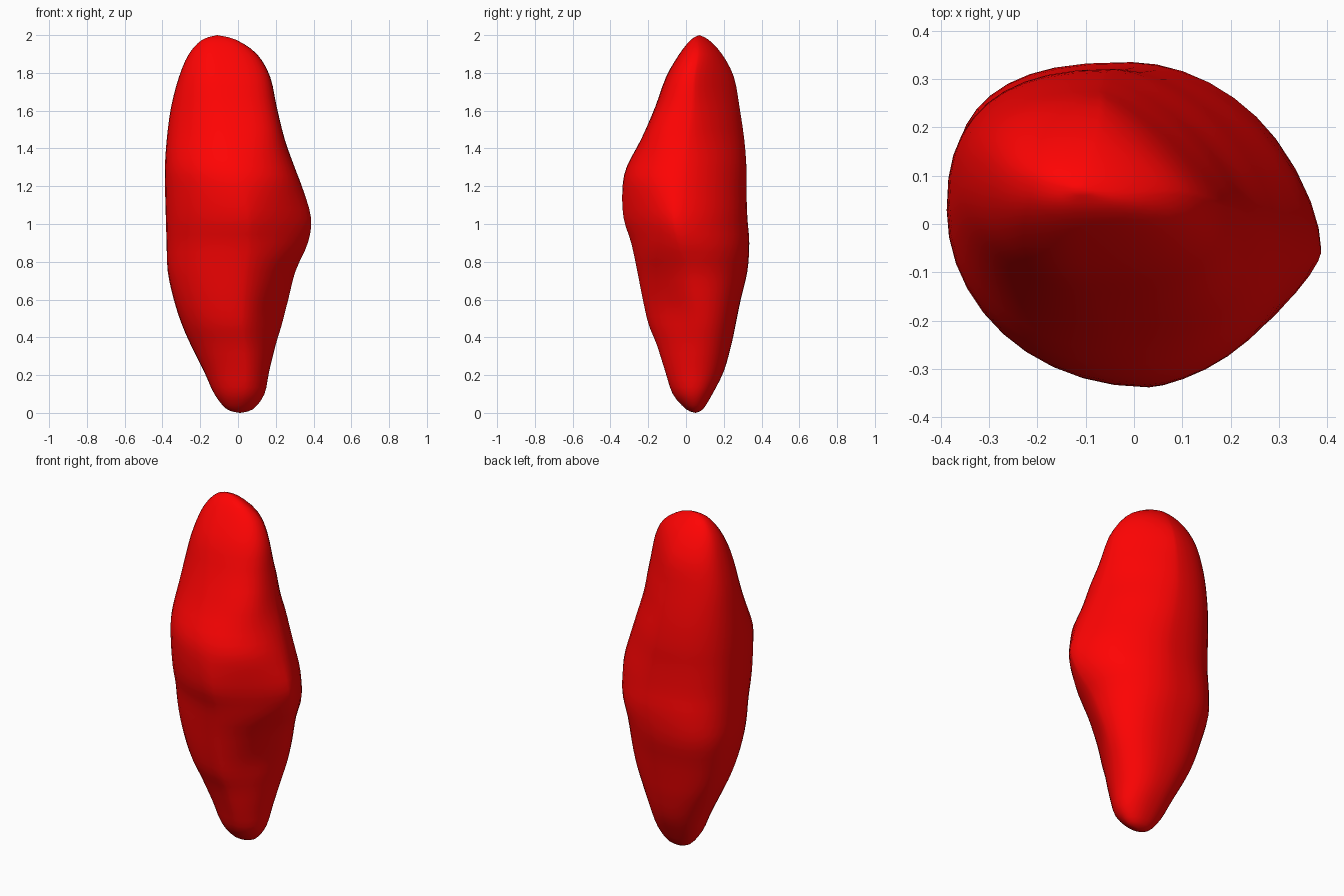
import bpy, math
from mathutils import Vector

# cross-sections: z, left x, right x, front y, back y, x of front point, y of right point, y of left point
ROWS = [
    (0.00, 0.01, 0.01, 0.05, 0.05, 0.01, 0.05, 0.05),
    (0.02, -0.06, 0.08, 0.0, 0.09, 0.01, 0.045, 0.05),
    (0.10, -0.125, 0.14, -0.07, 0.14, 0.03, 0.04, 0.05),
    (0.22, -0.18, 0.165, -0.11, 0.20, 0.04, 0.05, 0.06),
    (0.36, -0.25, 0.20, -0.155, 0.24, 0.03, 0.07, 0.07),
    (0.47, -0.298, 0.235, -0.20, 0.263, 0.02, 0.07, 0.07),
    (0.60, -0.34, 0.27, -0.23, 0.29, 0.02, 0.05, 0.06),
    (0.75, -0.372, 0.305, -0.258, 0.325, 0.03, 0.02, 0.05),
    (0.90, -0.378, 0.37, -0.29, 0.335, 0.05, -0.03, 0.04),
    (1.03, -0.382, 0.387, -0.33, 0.325, 0.05, -0.06, 0.03),
    (1.18, -0.386, 0.345, -0.337, 0.32, 0.02, -0.05, 0.03),
    (1.30, -0.387, 0.30, -0.315, 0.32, -0.01, -0.03, 0.03),
    (1.45, -0.377, 0.247, -0.237, 0.308, -0.04, 0.0, 0.05),
    (1.62, -0.354, 0.205, -0.163, 0.283, -0.07, 0.03, 0.08),
    (1.78, -0.312, 0.17, -0.105, 0.253, -0.10, 0.04, 0.09),
    (1.90, -0.26, 0.10, -0.035, 0.19, -0.11, 0.06, 0.09),
    (1.975, -0.19, -0.01, 0.025, 0.12, -0.11, 0.06, 0.08),
    (2.00, -0.11, -0.11, 0.07, 0.07, -0.11, 0.07, 0.07),
]
# roundness of the corners by height: z, back right, back left, front left, front right
CORNERS = [(0, 0.95, 0.9, 1.0, 1.1), (0.5, 0.92, 0.82, 0.97, 1.25), (0.8, 1.0, 0.74, 1.0, 1.3),
           (1.0, 1.15, 0.77, 1.0, 1.5), (1.3, 1.22, 0.8, 1.0, 1.0), (1.52, 1.35, 0.8, 1.07, 0.7),
           (1.75, 1.55, 0.8, 1.0, 0.75), (2.0, 1.3, 0.85, 0.9, 0.8)]
STEPS, QUARTER = 3, 10
# shallow hollow low on the right: centre, radius, push
DENTS = [(Vector((0.21, -0.10, 0.56)), 0.18, Vector((-0.015, 0.02, 0)))]


def blend(a, b, c, d, t):
    return 0.5 * (2 * b + (c - a) * t + (2 * a - 5 * b + 4 * c - d) * t * t
                  + (3 * b - a - 3 * c + d) * t ** 3)


def corners(z):
    for a, b in zip(CORNERS, CORNERS[1:]):
        if z <= b[0]:
            t = max((z - a[0]) / (b[0] - a[0]), 0)
            t = t * t * (3 - 2 * t)
            return [p + (q - p) * t for p, q in zip(a[1:], b[1:])]
    return CORNERS[-1][1:]


def section(row):
    """Four rounded quarters joining the extreme points of one section."""
    z, xl, xr, yf, yb, xf, yr, yl = row
    xb = (xl + xr) / 2
    quarters = [((xr, yr), (xb, yb)), ((xl, yl), (xb, yb)),
                ((xl, yl), (xf, yf)), ((xr, yr), (xf, yf))]
    ring = []
    for q, ((side, end), p) in enumerate(zip(quarters, corners(z))):
        for i in range(QUARTER):
            t = i / QUARTER * math.pi / 2
            if q % 2:
                t = math.pi / 2 - t
            c, s = max(math.cos(t), 0) ** p, max(math.sin(t), 0) ** p
            v = Vector((end[0] + (side[0] - end[0]) * c,
                        side[1] + (end[1] - side[1]) * s, z))
            for centre, radius, push in DENTS:
                v += push * math.exp(-((v - centre).length / radius) ** 2 * 1.5)
            ring.append(v)
    return ring


# lofted stone body
n = 4 * QUARTER
rows = []
for k in range(len(ROWS) - 1):
    keys = [ROWS[min(max(k + j, 0), len(ROWS) - 1)] for j in (-1, 0, 1, 2)]
    for s in range(STEPS):
        rows.append([blend(*vals, s / STEPS) for vals in zip(*keys)])
rows = rows[1:]
verts = [v for r in rows for v in section(r)]
faces = [(r * n + i, r * n + (i + 1) % n, (r + 1) * n + (i + 1) % n, (r + 1) * n + i)
         for r in range(len(rows) - 1) for i in range(n)]
# closed tips
bottom, top = len(verts), len(verts) + 1
verts += [Vector((0.01, 0.05, 0)), Vector((-0.11, 0.07, 2))]
last = (len(rows) - 1) * n
faces += [(bottom, (i + 1) % n, i) for i in range(n)]
faces += [(top, last + i, last + (i + 1) % n) for i in range(n)]

mesh = bpy.data.meshes.new("stone")
mesh.from_pydata(verts, [], faces)
mesh.shade_smooth()
stone = bpy.data.objects.new("stone", mesh)
bpy.context.collection.objects.link(stone)

red = bpy.data.materials.new("red")
red.diffuse_color = (1.0, 0.001, 0.001, 1)
mesh.materials.append(red)
